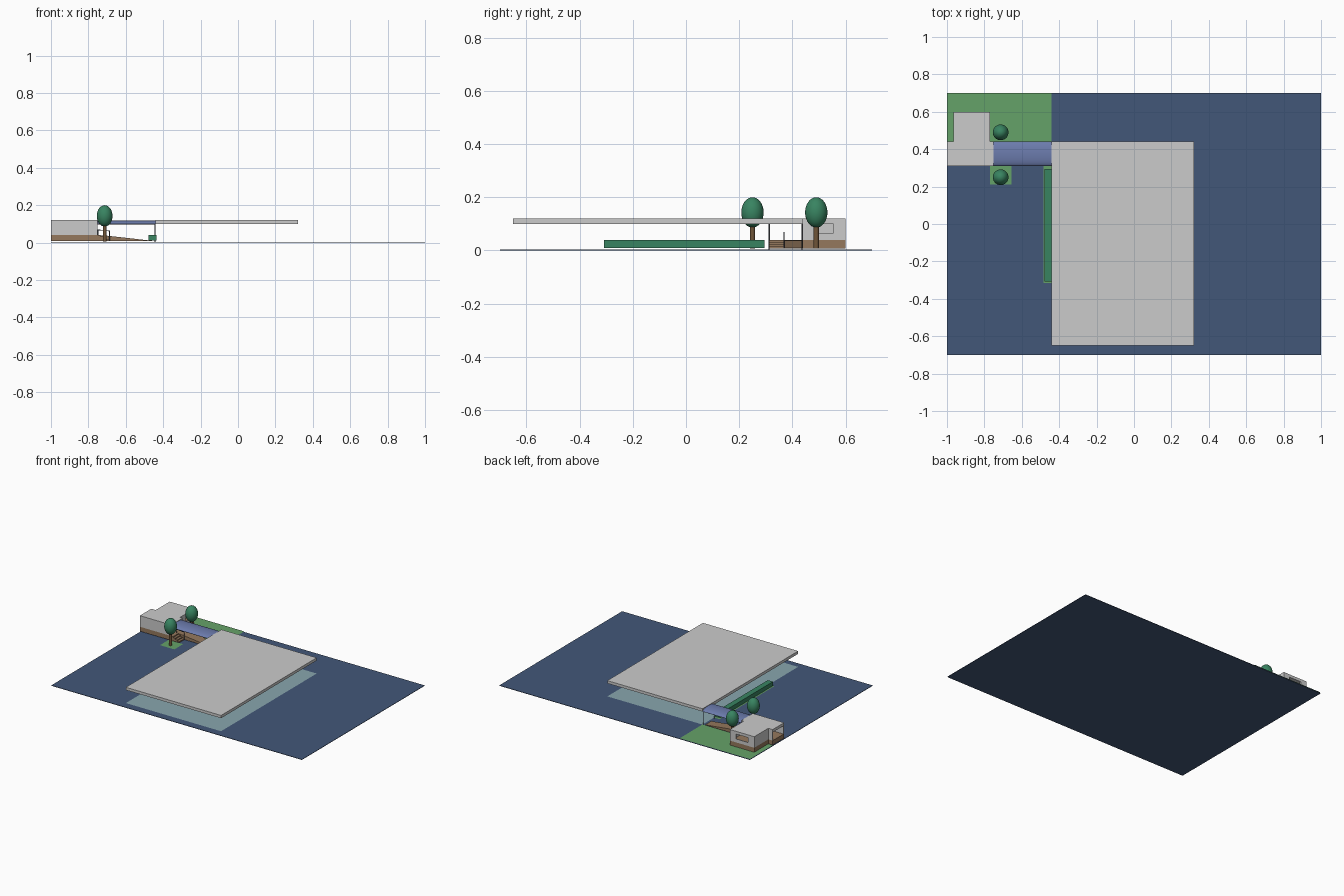
import bpy, math
from mathutils import Vector

if "Cube" in bpy.data.objects:
    bpy.data.objects.remove(bpy.data.objects["Cube"])


def material(name, rgb):
    m = bpy.data.materials.new(name)
    m.diffuse_color = (*rgb, 1)
    m.use_nodes = True
    m.node_tree.nodes["Principled BSDF"].inputs["Base Color"].default_value = m.diffuse_color
    return m


BLUE = material("asphalt_blue", (0.055, 0.095, 0.19))
TEAL = material("floor_teal", (0.25, 0.38, 0.42))
GRASS = material("grass", (0.13, 0.36, 0.14))
LEAF = material("leaf", (0.04, 0.23, 0.12))
BARK = material("bark", (0.16, 0.09, 0.04))
BROWN = material("brown_stone", (0.30, 0.19, 0.11))
GLASS = material("canopy_blue", (0.15, 0.2, 0.42))
DARK = material("dark_metal", (0.05, 0.06, 0.09))


def mesh(name, verts, faces, mat=None):
    me = bpy.data.meshes.new(name)
    me.from_pydata(verts, [], faces)
    ob = bpy.data.objects.new(name, me)
    bpy.context.collection.objects.link(ob)
    if mat:
        me.materials.append(mat)
    return ob


def prism(name, pts, a, b, axis, mat=None):
    """Extrude a profile: axis 'z' takes (x, y) points, axis 'y' takes (x, z)."""
    n = len(pts)
    put = (lambda p, h: (p[0], p[1], h)) if axis == 'z' else (lambda p, h: (p[0], h, p[1]))
    verts = [put(p, a) for p in pts] + [put(p, b) for p in pts]
    faces = [tuple(range(n))[::-1], tuple(range(n, 2 * n))]
    faces += [(i, (i + 1) % n, (i + 1) % n + n, i + n) for i in range(n)]
    if axis == 'y':
        faces = [f[::-1] for f in faces]
    return mesh(name, verts, faces, mat)


def box(name, x0, x1, y0, y1, z0, z1, mat=None):
    return prism(name, [(x0, y0), (x1, y0), (x1, y1), (x0, y1)], z0, z1, 'z', mat)


def sheet(name, x0, x1, y0, y1, z, mat):
    return mesh(name, [(x0, y0, z), (x1, y0, z), (x1, y1, z), (x0, y1, z)], [(0, 1, 2, 3)], mat)


def rod(name, a, b, r, mat, sides=10):
    a, b = Vector(a), Vector(b)
    bpy.ops.mesh.primitive_cylinder_add(vertices=sides, radius=r, depth=(b - a).length,
                                        location=(a + b) / 2)
    ob = bpy.context.object
    ob.name = name
    ob.rotation_euler = (b - a).to_track_quat('Z', 'Y').to_euler()
    ob.data.materials.append(mat)
    bpy.ops.object.shade_smooth_by_angle()
    return ob


# site and planting beds
box("site_ground", -1, 1, -0.7, 0.7, 0, 0.003, BLUE)
sheet("hall_floor", -0.44, 0.32, -0.65, 0.44, 0.006, TEAL)
sheet("lawn", -1, -0.44, 0.44, 0.70, 0.007, GRASS)
sheet("tree_bed", -0.77, -0.655, 0.21, 0.31, 0.007, GRASS)
sheet("hedge_bed", -0.485, -0.44, -0.315, 0.31, 0.007, GRASS)
box("hedge", -0.478, -0.437, -0.308, 0.295, 0.01, 0.04, LEAF)

# large hall roof
box("hall_roof", -0.44, 0.32, -0.65, 0.44, 0.10, 0.12)

# entrance building: L-shaped plinth and roof
ell = [(-1, 0.31), (-0.75, 0.31), (-0.75, 0.44), (-0.77, 0.44),
       (-0.77, 0.60), (-0.965, 0.60), (-0.965, 0.44), (-1, 0.44)]
prism("building_plinth", ell, 0.008, 0.04, 'z', BROWN)
prism("building_roof", ell, 0.10, 0.12, 'z')

# walls, leaving the passage ends and two windows open
T = 0.006
box("front_wall", -1, -0.75, 0.31, 0.31 + T, 0.04, 0.10)
box("left_wing_wall", -0.965, -0.965 + T, 0.44, 0.60, 0.04, 0.10)
box("left_return_wall", -1, -0.965, 0.44 - T, 0.44, 0.04, 0.10)
box("right_return_wall", -0.77, -0.75, 0.44 - T, 0.44, 0.04, 0.10)
box("back_wall_sill", -0.965, -0.77, 0.60 - T, 0.60, 0.04, 0.065)
for x0, x1 in ((-0.965, -0.915), (-0.82, -0.77)):
    box("back_wall_pier", x0, x1, 0.60 - T, 0.60, 0.065, 0.10)
box("right_wall_sill", -0.77 - T, -0.77, 0.44, 0.60, 0.04, 0.065)
for y0, y1 in ((0.44, 0.50), (0.555, 0.60)):
    box("right_wall_pier", -0.77 - T, -0.77, y0, y1, 0.065, 0.10)

# ramp, with steps beside it
prism("ramp", [(-0.75, 0.008), (-0.46, 0.008), (-0.46, 0.01), (-0.70, 0.037), (-0.75, 0.04)],
      0.37, 0.44, 'y', BROWN)
for i in range(4):
    box("step", -0.75, -0.735 + i * 0.016, 0.31, 0.37, 0.008 if i == 3 else 0.032 - i * 0.008,
        0.04 - i * 0.008, BROWN)

# handrail between steps and ramp
rod("handrail", (-0.75, 0.368, 0.068), (-0.685, 0.368, 0.062), 0.002, DARK)
for x, z0, z1 in ((-0.748, 0.04, 0.068), (-0.687, 0.008, 0.062)):
    rod("handrail_post", (x, 0.368, z0), (x, 0.368, z1), 0.002, DARK)

# curved canopy
N = 14
arc = []
for i in range(N + 1):
    t = math.pi * i / N
    arc.append((0.375 - 0.065 * math.cos(t), 0.10 + 0.018 * math.sin(t)))
canopy = mesh("canopy", [(x, y, z) for x in (-0.75, -0.44) for y, z in arc],
              [(i, i + N + 1, i + N + 2, i + 1) for i in range(N)], GLASS)
canopy.data.polygons.foreach_set("use_smooth", [True] * N)

# canopy posts and edge beams
for y in (0.312, 0.437):
    rod("canopy_post", (-0.444, y, 0.004), (-0.444, y, 0.10), 0.002, DARK)
    rod("canopy_beam", (-0.75, y, 0.10), (-0.44, y, 0.10), 0.002, DARK)

# trees
for y in (0.25, 0.49):
    rod("tree_trunk", (-0.713, y, 0.007), (-0.713, y, 0.11), 0.01, BARK, 16)
    bpy.ops.mesh.primitive_uv_sphere_add(segments=28, ring_count=16, radius=1,
                                         location=(-0.713, y, 0.143))
    crown = bpy.context.object
    crown.name = "tree_crown"
    crown.scale = (0.042, 0.042, 0.057)
    crown.data.materials.append(LEAF)
    bpy.ops.object.shade_smooth()
